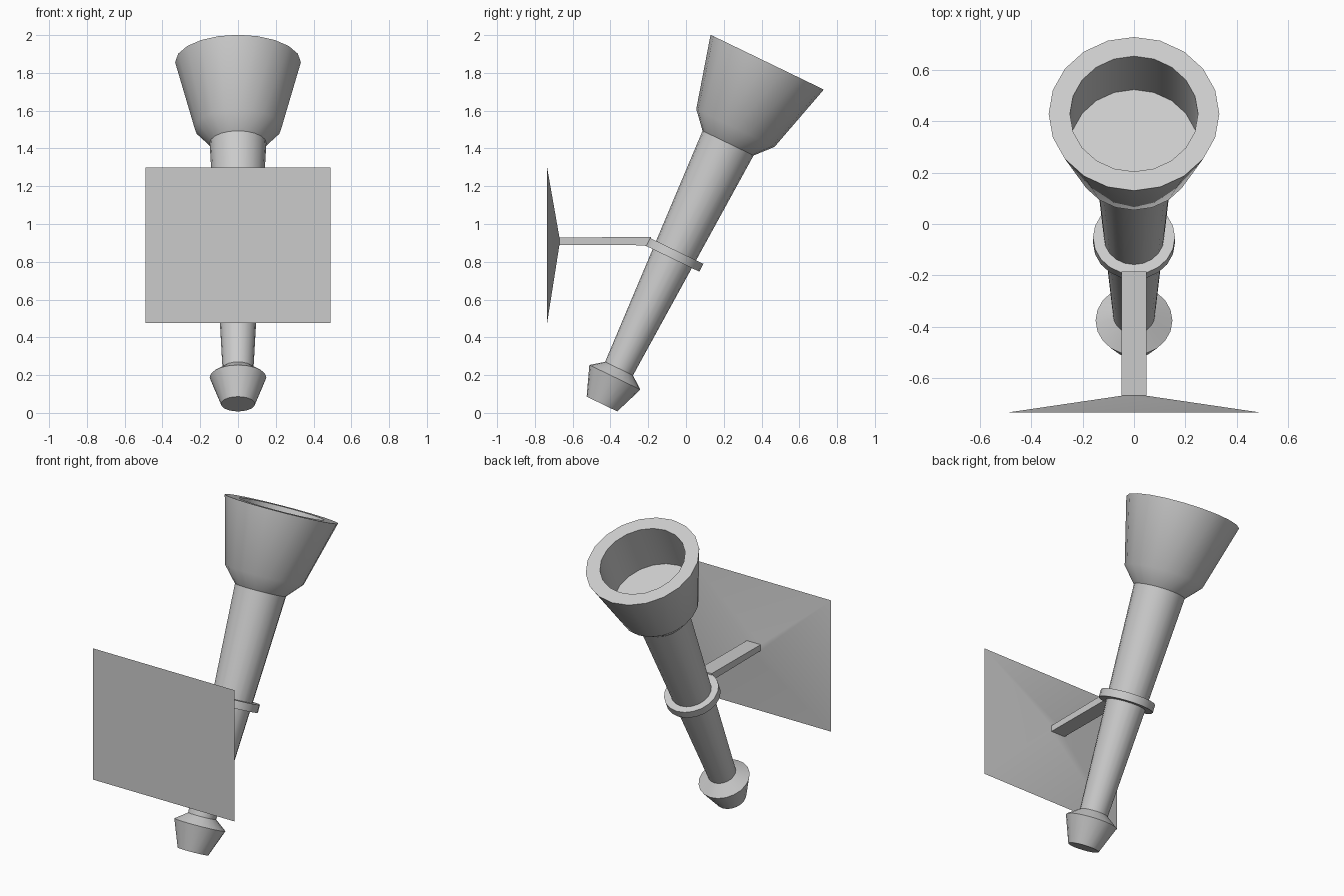
import bpy, bmesh
from math import radians, sin, cos, pi

if "Cube" in bpy.data.objects:
    bpy.data.objects.remove(bpy.data.objects["Cube"])

SIDES = 20
TILT = radians(-25.8)            # leans toward +y
BASE = (0, -0.445, 0.047)        # centre of the bottom cap


def finish(bm, name):
    bmesh.ops.remove_doubles(bm, verts=bm.verts, dist=1e-5)
    bmesh.ops.recalc_face_normals(bm, faces=bm.faces)
    mesh = bpy.data.meshes.new(name)
    bm.to_mesh(mesh)
    bm.free()
    obj = bpy.data.objects.new(name, mesh)
    bpy.context.collection.objects.link(obj)
    bpy.ops.object.select_all(action='DESELECT')
    obj.select_set(True)
    bpy.context.view_layer.objects.active = obj
    bpy.ops.object.shade_smooth_by_angle(angle=radians(30))
    return obj


def lathe(name, profile, closed=False):
    """Revolve (radius, height) points about the tilted torch axis."""
    bm = bmesh.new()
    rings = [[bm.verts.new((r * cos(2 * pi * i / SIDES), r * sin(2 * pi * i / SIDES), h))
              for i in range(SIDES)] for r, h in profile]
    pairs = list(zip(rings, rings[1:]))
    if closed:
        pairs.append((rings[-1], rings[0]))
    else:
        bm.faces.new(rings[0])
        bm.faces.new(rings[-1])
    for a, b in pairs:
        for i in range(SIDES):
            j = (i + 1) % SIDES
            bm.faces.new((a[i], a[j], b[j], b[i]))
    obj = finish(bm, name)
    obj.location = BASE
    obj.rotation_euler.x = TILT
    return obj


def loft(name, sections):
    """Join rectangular sections (y, half width, z low, z high) along y."""
    bm = bmesh.new()
    loops = [[bm.verts.new(p) for p in ((-w, y, lo), (w, y, lo), (w, y, hi), (-w, y, hi))]
             for y, w, lo, hi in sections]
    bm.faces.new(loops[0])
    bm.faces.new(loops[-1])
    for a, b in zip(loops, loops[1:]):
        for i in range(4):
            j = (i + 1) % 4
            bm.faces.new((a[i], a[j], b[j], b[i]))
    return finish(bm, name)


# Torch body: foot cap, tapered shaft, flared hollow bowl
lathe("torch_body", [
    (0.09, 0.0), (0.15, 0.157), (0.082, 0.208),
    (0.15, 1.534), (0.23, 1.623), (0.333, 2.01),
    (0.25, 2.01), (0.25, 1.71)])

# Holding ring around the shaft
lathe("holder_ring", [(0.113, 0.855), (0.16, 0.855), (0.16, 0.902), (0.113, 0.902)], closed=True)

# Wall plate tapering into the bracket arm
loft("wall_bracket", [
    (-0.735, 0.49, 0.477, 1.298),
    (-0.67, 0.048, 0.89, 0.928),
    (-0.185, 0.048, 0.887, 0.932)])
